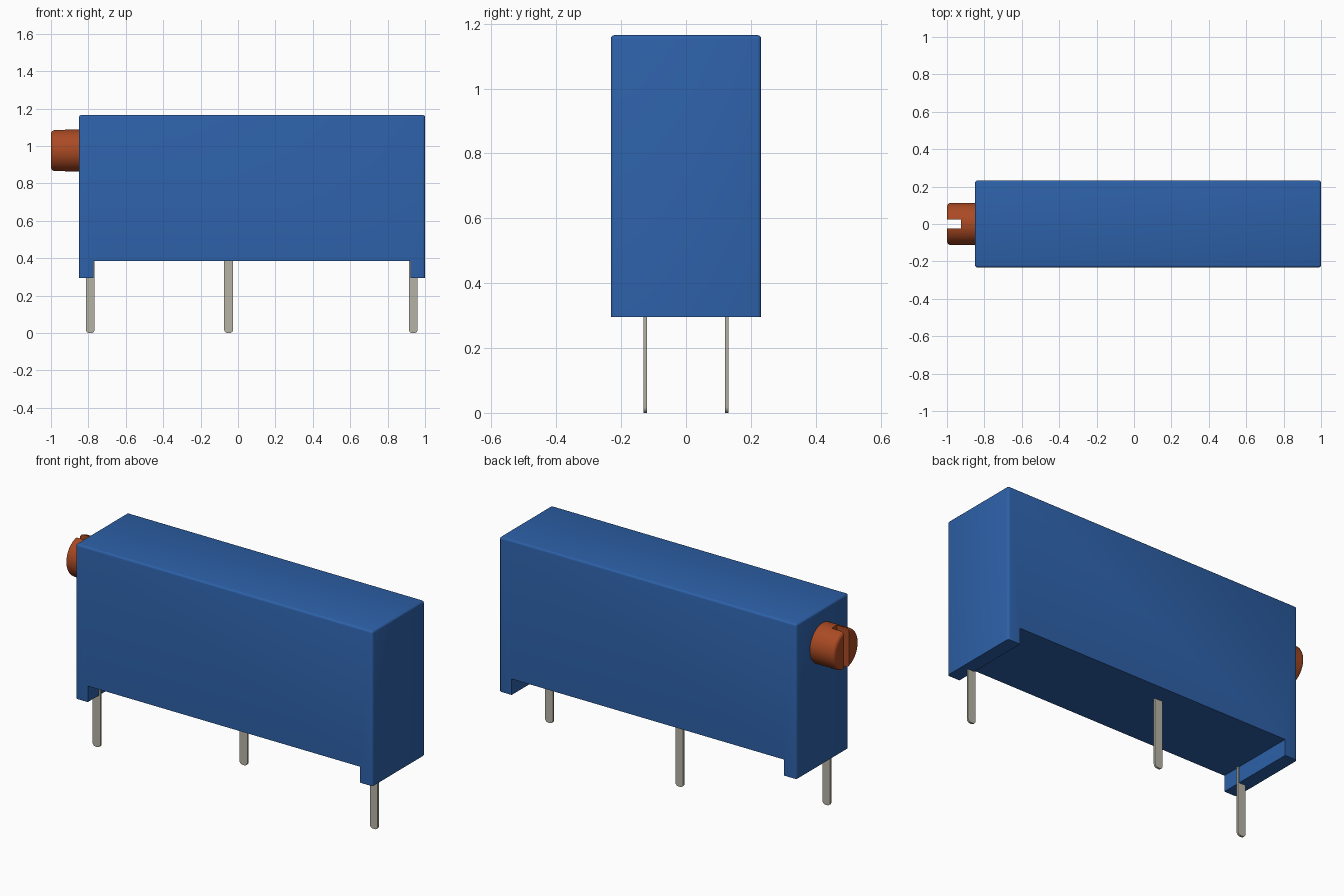
import bpy, bmesh, math
from mathutils import Matrix

cube = bpy.data.objects.get("Cube")
if cube:
    bpy.data.objects.remove(cube, do_unlink=True)


def material(name, rgb, rough=0.5):
    m = bpy.data.materials.new(name)
    m.use_nodes = True
    m.diffuse_color = (*rgb, 1)
    shader = m.node_tree.nodes["Principled BSDF"]
    shader.inputs["Base Color"].default_value = (*rgb, 1)
    shader.inputs["Roughness"].default_value = rough
    return m


BLUE = material("blue plastic", (0.026, 0.118, 0.39))
ORANGE = material("orange brass", (0.40, 0.068, 0.017))
METAL = material("tinned metal", (0.47, 0.455, 0.38))


def finish(name, bm, mat):
    bmesh.ops.recalc_face_normals(bm, faces=bm.faces)
    mesh = bpy.data.meshes.new(name)
    bm.to_mesh(mesh)
    bm.free()
    ob = bpy.data.objects.new(name, mesh)
    bpy.context.collection.objects.link(ob)
    mesh.materials.append(mat)
    return ob


def smooth(ob):
    bpy.ops.object.select_all(action="DESELECT")
    ob.select_set(True)
    bpy.context.view_layer.objects.active = ob
    bpy.ops.object.shade_smooth_by_angle(angle=math.radians(35))


def extrude_profile(points, y, depth):
    """Solid from an (x, z) outline, extruded along +y."""
    bm = bmesh.new()
    face = bm.faces.new([bm.verts.new((px, y, pz)) for px, pz in points])
    new = bmesh.ops.extrude_face_region(bm, geom=[face])["geom"]
    verts = [v for v in new if isinstance(v, bmesh.types.BMVert)]
    bmesh.ops.translate(bm, verts=verts, vec=(0, depth, 0))
    return bm


# Housing with a raised underside between two end feet
X0, X1, HALF_Y = -0.85, 1.0, 0.232
FOOT, FLOOR, TOP, FOOT_W = 0.295, 0.385, 1.165, 0.077
outline = [(X0, FOOT), (X0 + FOOT_W, FOOT), (X0 + FOOT_W, FLOOR),
           (X1 - FOOT_W, FLOOR), (X1 - FOOT_W, FOOT), (X1, FOOT),
           (X1, TOP), (X0, TOP)]
bm = extrude_profile(outline, -HALF_Y, 2 * HALF_Y)


def outer_edge(e):
    a, b = (v.co for v in e.verts)
    on_top = min(a.z, b.z) > TOP - 0.001
    upright = abs(a.z - b.z) > 0.5 and abs(a.y - b.y) < 0.001
    return on_top or upright


bmesh.ops.bevel(bm, geom=[e for e in bm.edges if outer_edge(e)], offset=0.012,
                segments=3, profile=0.5, affect="EDGES")
smooth(finish("housing", bm, BLUE))

# Adjustment screw with a rounded rim and an upright slot
RADIUS, SCREW_Z = 0.112, 0.975
bm = bmesh.new()
bmesh.ops.create_cone(bm, cap_ends=True, segments=48, radius1=RADIUS,
                      radius2=RADIUS, depth=0.17,
                      matrix=Matrix.Translation((-0.915, 0, SCREW_Z))
                      @ Matrix.Rotation(math.pi / 2, 4, "Y"))
rim = [e for e in bm.edges if all(v.co.x < -0.99 for v in e.verts)]
bmesh.ops.bevel(bm, geom=rim, offset=0.02, segments=4, profile=0.5,
                affect="EDGES")
screw = finish("adjustment_screw", bm, ORANGE)

bm = bmesh.new()
bmesh.ops.create_cube(bm, size=1, matrix=Matrix.Translation((-1.0, 0, SCREW_Z))
                      @ Matrix.Diagonal((0.15, 0.046, 0.4, 1)))
cutter = finish("slot_cutter", bm, ORANGE)
cutter.hide_render = True
cut = screw.modifiers.new("slot", "BOOLEAN")
cut.operation = "DIFFERENCE"
cut.solver = "EXACT"
cut.object = cutter
bpy.context.view_layer.objects.active = screw
bpy.ops.object.modifier_apply(modifier=cut.name)
bpy.data.objects.remove(cutter, do_unlink=True)
smooth(screw)

# Flat pins with rounded tips, the middle one set towards the back
PIN_W, PIN_T = 0.048, 0.011
for name, x, y in (("right_pin", -0.79, -0.125), ("middle_pin", -0.05, 0.125),
                   ("left_pin", 0.937, -0.125)):
    h = PIN_W / 2
    bm = extrude_profile([(x - h, 0), (x + h, 0), (x + h, 0.42), (x - h, 0.42)],
                         y - PIN_T / 2, PIN_T)
    tips = [e for e in bm.edges if all(v.co.z < 0.01 for v in e.verts)
            and abs(e.verts[0].co.x - e.verts[1].co.x) < 0.001]
    bmesh.ops.bevel(bm, geom=tips, offset=0.018, segments=4, profile=0.5,
                    affect="EDGES")
    smooth(finish(name, bm, METAL))
